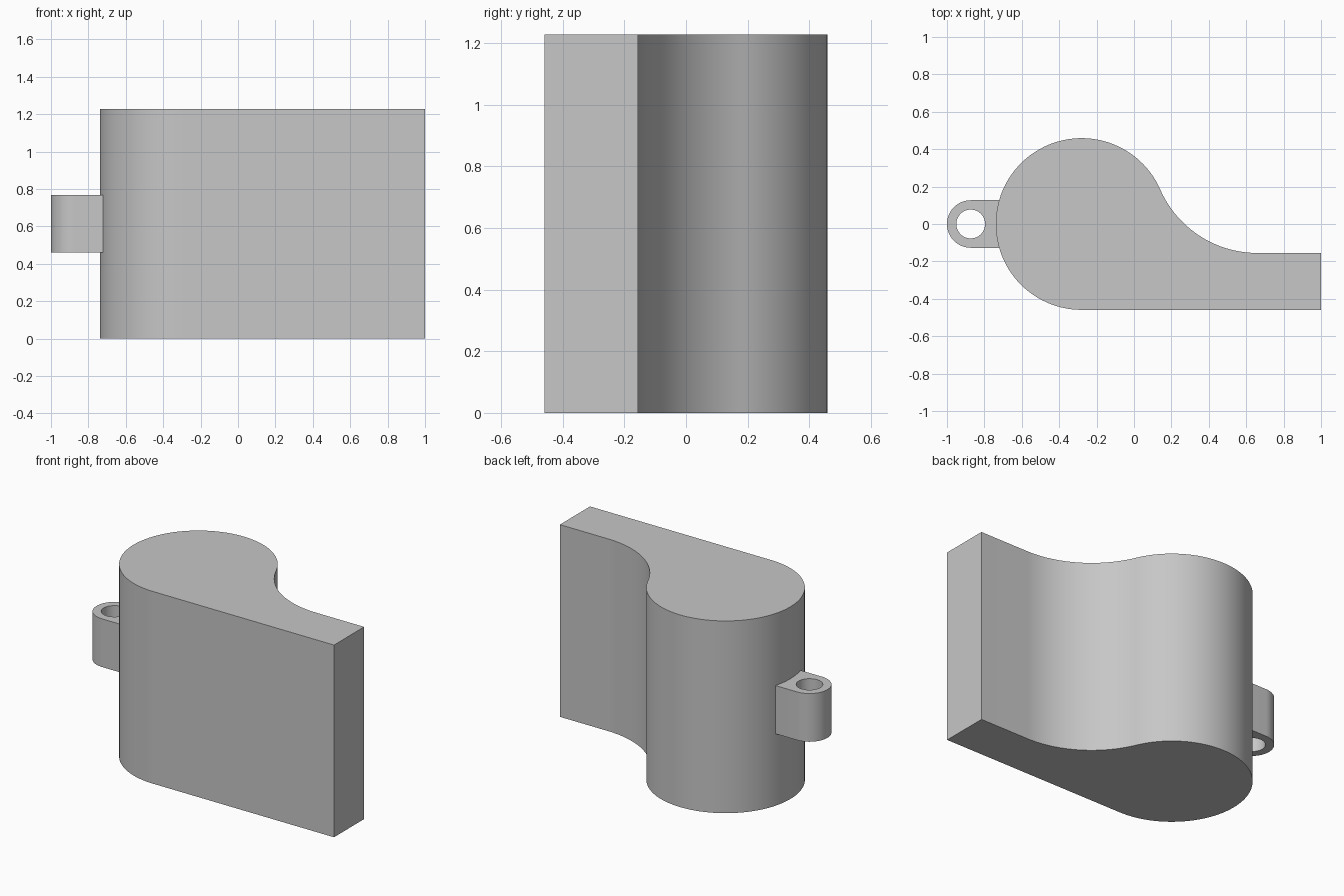
import bpy
import bmesh
from math import sin, cos, asin, atan2, pi, radians

if "Cube" in bpy.data.objects:
    bpy.data.objects.remove(bpy.data.objects["Cube"])

grey = bpy.data.materials.new("plain_grey")
grey.use_nodes = True
grey.diffuse_color = (0.57, 0.57, 0.57, 1)
grey.node_tree.nodes["Principled BSDF"].inputs["Base Color"].default_value = (0.57, 0.57, 0.57, 1)


def arc(cx, cy, r, start, end, steps):
    """Points along an arc, angles in radians."""
    return [(cx + r * cos(start + (end - start) * i / steps),
             cy + r * sin(start + (end - start) * i / steps)) for i in range(steps + 1)]


def extrude_outline(name, loops, bottom, top):
    """Upright solid from flat outlines; inner loops become holes."""
    curve = bpy.data.curves.new(name, 'CURVE')
    curve.dimensions = '2D'
    curve.fill_mode = 'BOTH'
    curve.extrude = (top - bottom) / 2
    for loop in loops:
        spline = curve.splines.new('POLY')
        spline.points.add(len(loop) - 1)
        for point, (x, y) in zip(spline.points, loop):
            point.co = (x, y, 0, 1)
        spline.use_cyclic_u = True
    obj = bpy.data.objects.new(name, curve)
    bpy.context.collection.objects.link(obj)
    obj.location.z = (top + bottom) / 2
    bpy.ops.object.select_all(action='DESELECT')
    obj.select_set(True)
    bpy.context.view_layer.objects.active = obj
    bpy.ops.object.convert(target='MESH')
    obj = bpy.context.object
    # Weld the caps to the walls
    bm = bmesh.new()
    bm.from_mesh(obj.data)
    bmesh.ops.remove_doubles(bm, verts=bm.verts, dist=0.0001)
    bmesh.ops.recalc_face_normals(bm, faces=bm.faces)
    bm.to_mesh(obj.data)
    bm.free()
    obj.data.materials.clear()
    obj.data.materials.append(grey)
    bpy.ops.object.shade_smooth_by_angle(angle=radians(30))
    return obj


# Body: round chamber flowing through a tangent hollow into a flat mouthpiece
chamber_x, chamber_r = -0.28, 0.459
mouth_y, hollow_x = -0.155, 0.66
dx = hollow_x - chamber_x
hollow_r = (dx ** 2 + mouth_y ** 2 - chamber_r ** 2) / (2 * (chamber_r - mouth_y))
hollow_y = mouth_y + hollow_r
tangent = atan2(hollow_y, dx)
outline = [(1, -chamber_r), (1, mouth_y)]
outline += arc(hollow_x, hollow_y, hollow_r, -pi / 2, tangent - pi, 32)
outline += arc(chamber_x, 0, chamber_r, tangent, 1.5 * pi, 72)[1:]
extrude_outline("body", [outline], 0, 1.228)

# Lug: rounded eye with a vertical hole, seated against the chamber
eye_x, eye_r, hole_r = -0.873, 0.127, 0.077
seat_r = chamber_r - 0.004
spread = asin(eye_r / seat_r)
lug = arc(eye_x, 0, eye_r, pi / 2, 1.5 * pi, 32)
lug += arc(chamber_x, 0, seat_r, pi + spread, pi - spread, 12)
hole = arc(eye_x, 0, hole_r, 0, 2 * pi, 48)[:-1]
extrude_outline("lanyard_lug", [lug, hole], 0.46, 0.768)
